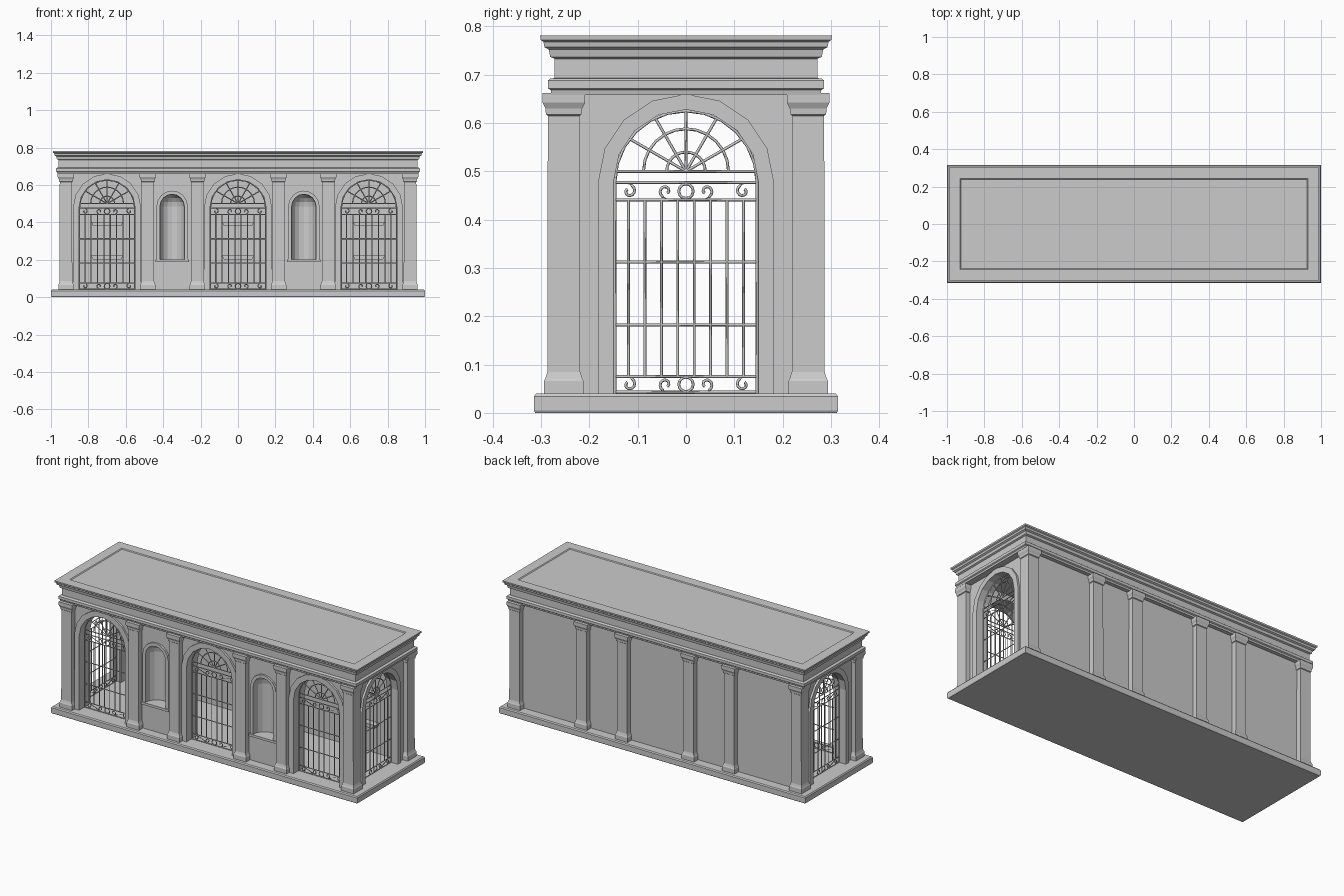
import bpy, bmesh
from math import sin, cos, pi, radians, sqrt

if "Cube" in bpy.data.objects:
    bpy.data.objects.remove(bpy.data.objects["Cube"])


def loft(name, rings, loc=(0, 0, 0), rot=0):
    """Skin a list of equal closed rings and cap both ends."""
    bm = bmesh.new()
    vs = [[bm.verts.new(p) for p in r] for r in rings]
    n = len(rings[0])
    for a, b in zip(vs, vs[1:]):
        for i in range(n):
            j = (i + 1) % n
            bm.faces.new((a[i], a[j], b[j], b[i]))
    bm.faces.new(vs[0])
    bm.faces.new(vs[-1])
    bmesh.ops.recalc_face_normals(bm, faces=bm.faces)
    me = bpy.data.meshes.new(name)
    bm.to_mesh(me)
    bm.free()
    return place(name, me, loc, rot)


def place(name, data, loc, rot=0):
    ob = bpy.data.objects.new(name, data)
    ob.location = loc
    ob.rotation_euler[2] = rot
    bpy.context.collection.objects.link(ob)
    return ob


def rect(hx, hy, z):
    return [(-hx, -hy, z), (hx, -hy, z), (hx, hy, z), (-hx, hy, z)]


def arch(r, spring, z0, n=8):
    """Outline of a round-headed opening as (u, z) points."""
    return ([(r, z0)] + [(r * cos(pi * i / n), spring + r * sin(pi * i / n))
                         for i in range(n + 1)] + [(-r, z0)])


def archivolt(name, r0, r1, spring, z0, loc, rot=0):
    rings = [[(a, .01, b), (a, -.012, b), (c, -.012, d), (c, .01, d)]
             for (a, b), (c, d) in zip(arch(r0, spring, z0), arch(r1, spring, z0))]
    return loft(name, rings, loc, rot)


WX, WY = .927, .256          # outer wall planes
SPRING, R = .478, .15        # door arches
BAYS = [((x, -WY, 0), 0) for x in (-.7, 0, .7)]
BAYS += [((WX, 0, 0), pi / 2), ((-WX, 0, 0), -pi / 2)]
NICHES = (-.352, .352)

# plinth
loft("plinth", [rect(.997, .312, 0), rect(1, .315, .005),
                rect(1, .315, .034), rect(.995, .31, .04)])

# hollow walls with arched openings and niches
walls = loft("walls", [rect(WX, WY, .04), rect(WX, WY, .665)])
cutters = [loft("cavity", [[(x, y + .018, z) for x, y, z in rect(.867, .182, h)]
                           for h in (.02, .7)])]
for loc, rot in BAYS:
    cutters.append(loft("door_cut", [[(u, d, z) for u, z in arch(R, SPRING, .02)]
                                     for d in (-.05, .12)], loc, rot))
dome = [(.065, .2), (.065, .485)]
dome += [(.065 * cos(radians(a)), .485 + .065 * sin(radians(a))) for a in (22.5, 45, 67.5, 89)]
for x in NICHES:
    rings = [[(r * cos(pi * i / 8), r * sin(pi * i / 8), z) for i in range(16)] for r, z in dome]
    cutters.append(loft("niche_cut", rings, (x, -WY, 0)))
bpy.context.view_layer.objects.active = walls
for c in cutters:
    m = walls.modifiers.new("cut", 'BOOLEAN')
    m.operation, m.solver, m.object = 'DIFFERENCE', 'EXACT', c
    bpy.context.view_layer.update()
    bpy.ops.object.modifier_apply(modifier=m.name)
    bpy.data.objects.remove(c)

# pilasters with base and capital, front and back
pil = [(.041, .035), (.041, .066), (.038, .072), (.034, .085), (.033, .615), (.037, .618),
       (.038, .63), (.044, .642), (.044, .662)]
for x in (.217, .482, .92):
    for sx in (-1, 1):
        for sy in (-1, 1):
            loft("pilaster", [rect(h, h, z) for h, z in pil], (sx * x, sy * .253, 0))

# entablature, cornice and roof with shallow sunk panel
ent = [(.278, .658), (.28, .668), (.286, .672), (.286, .688), (.281, .692), (.272, .693),
       (.272, .733), (.281, .737), (.284, .752), (.293, .757), (.295, .768), (.301, .772),
       (.302, .781), (.243, .781), (.238, .777)]
loft("entablature", [rect(.687 + o, o, z) for o, z in ent])

# arch surrounds, niche frames and sills
for loc, rot in BAYS:
    archivolt("door_surround", R, .182, SPRING, .04, loc, rot)
for x in NICHES:
    archivolt("niche_frame", .065, .084, .485, .2, (x, -WY, 0))
    loft("niche_sill", [rect(.09, .018, .188), rect(.09, .018, .202)], (x, -WY, 0))

# ledges on the inside of the back wall
for x in (-.7, 0, .7):
    for z in (.2, .38):
        loft("inner_ledge", [rect(.075, .022, z), rect(.085, .022, z + .022)], (x, .182, 0))

# iron gate with fanlight, one curve shared by all five doors
gate = bpy.data.curves.new("gate", 'CURVE')
gate.dimensions = '3D'
gate.bevel_depth = .003
gate.bevel_resolution = 0
gate.use_fill_caps = True


def bar(*pts, closed=False):
    s = gate.splines.new('POLY')
    s.points.add(len(pts) - 1)
    for p, (u, z) in zip(s.points, pts):
        p.co = (u, 0, z, 1)
    s.use_cyclic_u = closed


def arc(r, z, a0, a1, n, cx=0):
    return [(cx + r * cos(a0 + (a1 - a0) * i / n), z + r * sin(a0 + (a1 - a0) * i / n))
            for i in range(n + 1)]


bar(*arch(.147, SPRING, .04, 12))
for z in (.043, .075, .182, .312, .441, .477, .5):
    bar((-.145, z), (.145, z))
for i in range(8):
    u = -.119 + .034 * i
    bar((u, .075), (u, .441))
for r in (.04, .088):
    bar(*arc(r, .5, 0, pi, 12))
for deg in (-60, -30, 0, 30, 60):
    a = radians(deg)
    d = -.022 * cos(a) + sqrt((.022 * cos(a)) ** 2 + .147 ** 2 - .022 ** 2)
    bar((0, .5), (d * sin(a), .5 + d * cos(a)))
for zc in (.059, .459):
    bar(*arc(.015, zc, 0, 2 * pi, 12)[:-1], closed=True)
    for s in (-1, 1):
        # S scroll: a spiral, then its point reflection
        half = []
        for i in range(13):
            r = .005 + .009 * i / 12
            a = pi * 1.5 - 2 * pi * .9 * (1 - i / 12) - pi
            half.append((-.038 + r * cos(-a), -r * sin(a)))
        pts = half + [(-u, -w) for u, w in reversed(half)]
        bar(*[(s * (.08 + u), zc + w) for u, w in pts])

for (x, y, z), rot in BAYS:
    g = place("gate", gate, (x + sin(rot) * -.03, y + (.035 if rot == 0 else 0), 0), rot)
